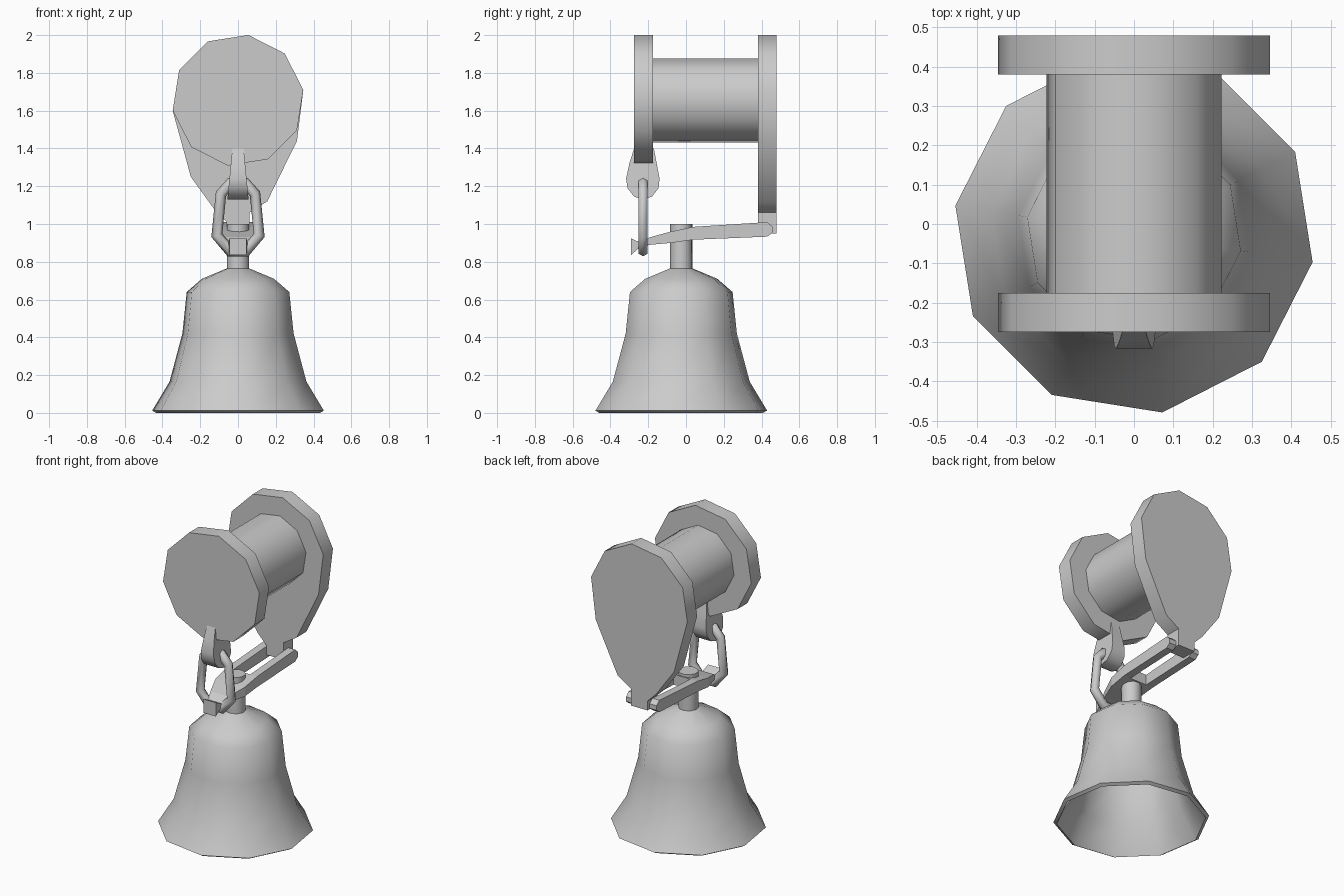
import bpy, bmesh
from math import cos, sin, pi, radians
from mathutils import Vector

if "Cube" in bpy.data.objects:
    bpy.data.objects.remove(bpy.data.objects["Cube"])


def loft(name, rings, closed=False, smooth=50):
    """Bridge equal-sized rings of points; cap the ends unless closed."""
    bm = bmesh.new()
    vs = [[bm.verts.new(p) for p in ring] for ring in rings]
    n = len(vs[0])
    pairs = list(zip(vs, vs[1:])) + ([(vs[-1], vs[0])] if closed else [])
    for a, b in pairs:
        for i in range(n):
            j = (i + 1) % n
            bm.faces.new((a[i], a[j], b[j], b[i]))
    if not closed:
        bm.faces.new(vs[0])
        bm.faces.new(vs[-1])
    bmesh.ops.recalc_face_normals(bm, faces=bm.faces[:])
    me = bpy.data.meshes.new(name)
    bm.to_mesh(me)
    bm.free()
    ob = bpy.data.objects.new(name, me)
    bpy.context.collection.objects.link(ob)
    bpy.ops.object.select_all(action='DESELECT')
    bpy.context.view_layer.objects.active = ob
    ob.select_set(True)
    if smooth:
        bpy.ops.object.shade_smooth_by_angle(angle=radians(smooth))
    return ob


def decagon(r, offset):
    return [(r * cos(radians(offset + 36 * i)), r * sin(radians(offset + 36 * i)))
            for i in range(10)]


def slab(name, outline, y0, y1, smooth=50):
    """Extrude an x-z outline along y."""
    return loft(name, [[(x, y, z) for x, z in outline] for y in (y0, y1)], smooth=smooth)


# Bell: hollow skirt, shoulder and neck, lathed with ten sides
profile = [(0.16, 0.67), (0.25, 0.61), (0.275, 0.42), (0.345, 0.165), (0.44, 0.0),
           (0.46, 0.012), (0.367, 0.165), (0.298, 0.42), (0.275, 0.64),
           (0.193, 0.71), (0.06, 0.765), (0.06, 1.0)]
loft("bell", [[(x, y - 0.025, z) for x, y in decagon(r, -9)] for r, z in profile])

# Spool: drum, front flange, and back plate stretched down to a tab
CZ = 1.655
slab("spool_drum", [(x, z + CZ) for x, z in decagon(0.225, 9)], -0.18, 0.385)
rim = [(x, z + CZ) for x, z in decagon(0.35, 9)]
slab("front_flange", rim, -0.275, -0.175)
lower = [(-0.25, 1.25), (-0.12, 1.07), (-0.06, 1.01), (-0.06, 0.95),
         (0.06, 0.95), (0.06, 1.06), (0.155, 1.12), (0.312, 1.44)]
slab("back_plate", rim[:6] + lower, 0.38, 0.48, smooth=40)

# Lug under the front flange: teardrop from the side, widening downward
side = [(-0.275, 1.40), (-0.30, 1.32), (-0.317, 1.24), (-0.31, 1.19), (-0.275, 1.145),
        (-0.23, 1.13), (-0.18, 1.145), (-0.145, 1.19), (-0.14, 1.24),
        (-0.155, 1.32), (-0.17, 1.40)]
loft("lug", [[(s * (0.03 + 0.026 * (1.4 - z) / 0.27), y, z) for y, z in side]
             for s in (-1, 0, 1)], smooth=40)

# Chain link: six-sided tube around an eight-point loop
half = [(0.04, 1.215), (0.09, 1.16), (0.112, 0.94), (0.042, 0.857)]
loop = [Vector(p) for p in half] + [Vector((-x, z)) for x, z in reversed(half)]
rings = []
for i, p in enumerate(loop):
    d1 = (p - loop[i - 1]).normalized()
    d2 = (loop[(i + 1) % len(loop)] - p).normalized()
    t = (d1 + d2).normalized()
    miter = 0.028 / t.dot(d1)
    rings.append([(p.x + t.y * miter * cos(a), -0.227 + 0.028 * sin(a),
                   p.y - t.x * miter * cos(a))
                  for a in (k * pi / 3 for k in range(6))])
loft("chain_link", rings, closed=True, smooth=65)


def bar(name, sections):
    """Rectangular bar along y from (y, x0, x1, z0, z1) sections."""
    return loft(name, [[(x0, y, z0), (x1, y, z0), (x1, y, z1), (x0, y, z1)]
                       for y, x0, x1, z0, z1 in sections], smooth=0)


# Arm: solid nose through the link, head on the neck, forked rails holding the tab
bar("arm_nose", [(-0.292, -0.045, 0.045, 0.835, 0.925), (-0.24, -0.05, 0.05, 0.88, 0.90),
                 (-0.19, -0.065, 0.065, 0.89, 0.93), (-0.08, -0.105, 0.105, 0.90, 0.96),
                 (0.04, -0.11, 0.11, 0.917, 0.985)])
for s, label in ((1, "right"), (-1, "left")):
    bar("arm_rail_" + label, [(0.04, s * 0.06, s * 0.11, 0.917, 0.985),
                              (0.43, s * 0.06, s * 0.11, 0.933, 1.01),
                              (0.458, s * 0.06, s * 0.11, 0.955, 0.985)])
